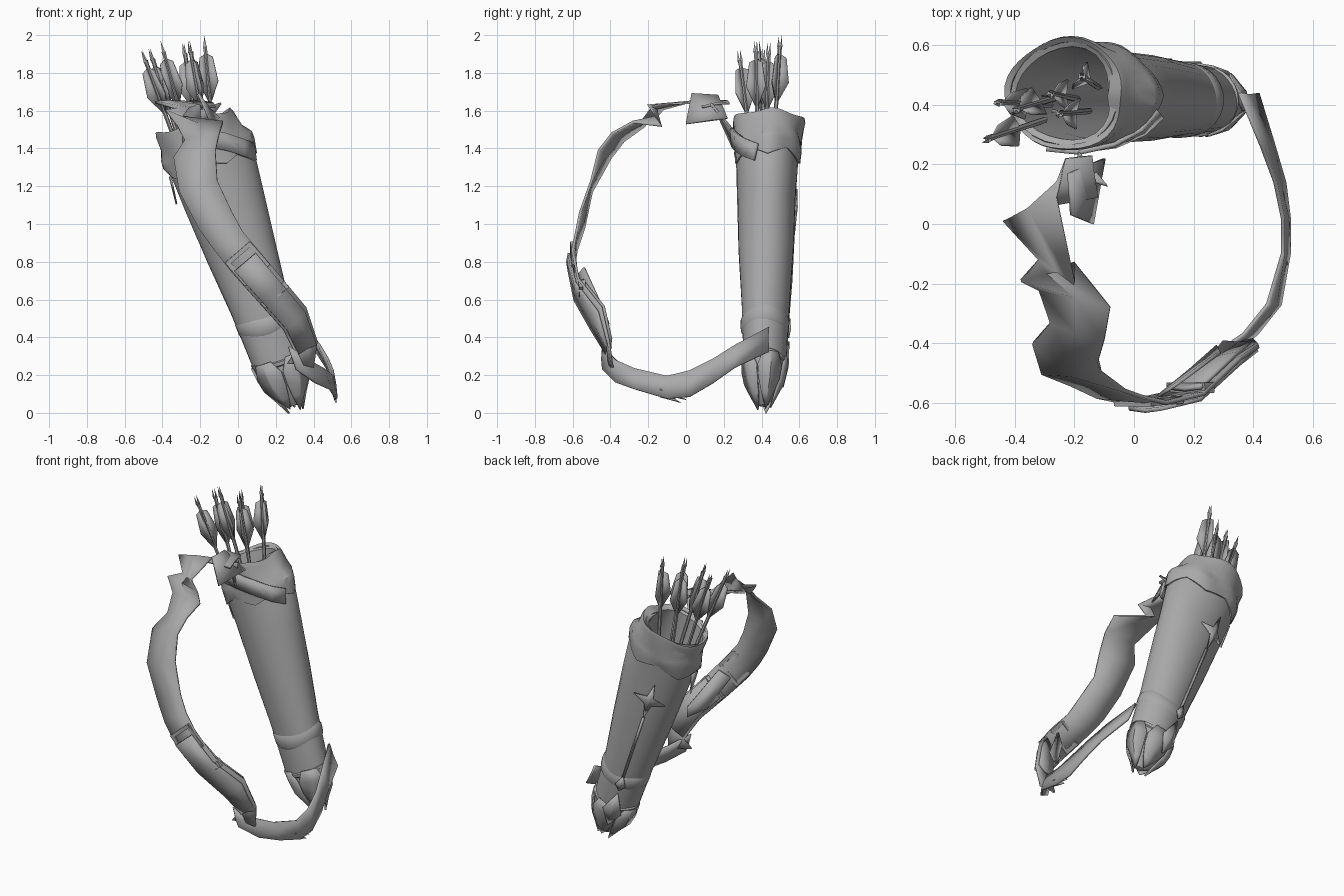
import bpy, bmesh, math, random
from mathutils import Vector, Matrix

if "Cube" in bpy.data.objects:
    bpy.data.objects.remove(bpy.data.objects["Cube"])

random.seed(4)
leather = bpy.data.materials.new("grey leather")
leather.diffuse_color = (0.4, 0.4, 0.4, 1)
leather.use_nodes = True
leather.node_tree.nodes["Principled BSDF"].inputs["Base Color"].default_value = leather.diffuse_color

AX = Vector((-0.32, 0, 0.947)).normalized()   # quiver axis
SIDE = Vector((0.947, 0, 0.32)).normalized()  # wide direction across it


def finish(name, verts, faces, thick=0, angle=35):
    me = bpy.data.meshes.new(name)
    me.from_pydata([tuple(v) for v in verts], [], faces)
    bm = bmesh.new()
    bm.from_mesh(me)
    bmesh.ops.recalc_face_normals(bm, faces=bm.faces)
    bm.to_mesh(me)
    bm.free()
    me.materials.append(leather)
    ob = bpy.data.objects.new(name, me)
    bpy.context.collection.objects.link(ob)
    if thick:
        m = ob.modifiers.new("thickness", 'SOLIDIFY')
        m.thickness = thick
        m.offset = 0
    bpy.ops.object.select_all(action='DESELECT')
    ob.select_set(True)
    bpy.context.view_layer.objects.active = ob
    bpy.ops.object.shade_smooth_by_angle(angle=math.radians(angle))
    return ob


def interp(rows, s):
    s = min(max(s, rows[0][0]), rows[-1][0])
    for a, b in zip(rows, rows[1:]):
        if a[0] <= s <= b[0]:
            t = (s - a[0]) / (b[0] - a[0])
            return [p + (q - p) * t for p, q in zip(a, b)]


# distance along the axis, wide radius, narrow radius
OUTER = [(0.04, .02, .02), (0.10, .085, .065), (0.18, .13, .1), (0.3, .143, .115), (0.6, .158, .127),
         (0.9, .188, .145), (1.2, .215, .155), (1.42, .232, .165), (1.62, .225, .18)]


def at(s, a, rx, ry):
    """Point on the oval section at distance s and angle a."""
    c = Vector((0.31, 0.41 + 0.016 * s, 0)) + AX * s
    return c + SIDE * rx * math.cos(a) + Vector((0, ry * math.sin(a), 0))


def skin(s, a, lift=0.0):
    _, rx, ry = interp(OUTER, s)
    return at(s, a, rx + lift, ry + lift)


def tube(name, rings, n=28, caps=(False, False), wave=None, angle=35, closed=False):
    verts, faces = [], []
    for k, (s, rx, ry) in enumerate(rings):
        for i in range(n):
            a = i * math.tau / n
            ds, dr = wave(k, a) if wave else (0, 0)
            verts.append(at(s + ds, a, rx + dr, ry + dr))
    m = len(rings)
    for k in range(m if closed else m - 1):
        for i in range(n):
            j = (i + 1) % n
            q = (k + 1) % m
            faces.append((k * n + i, k * n + j, q * n + j, q * n + i))
    if caps[0]:
        faces.append(tuple(range(n)))
    if caps[1]:
        faces.append(tuple(range((m - 1) * n, m * n)))
    return finish(name, verts, faces, angle=angle)


def sag(a):
    """Inward slump of the rim on its right side."""
    return max(0, math.cos(a)) ** 2


# Hollow body with a rolled lip and a deep inner wall
tube("quiver_body", OUTER[:-1] + [(1.60, .225, .18), (1.625, .218, .174), (1.615, .2, .157),
     (1.45, .20, .145), (1.2, .195, .137), (.9, .17, .127), (.35, .13, .1)], caps=(True, True),
     wave=lambda k, a: (0, 0.004 * math.sin(3 * a + k) - {8: .05, 9: .06, 10: .07, 11: .02}.get(k, 0) * sag(a)))


# Folded collar with a soft, uneven lower hem and rolled rim
def hem(k, a):
    zig = abs(((a * 5 / math.tau) % 1) * 2 - 1)
    if k == 0 or k == 7:
        return -0.05 * zig, 0.006 * zig
    if k in (4, 5, 6):
        return 0.010 * math.sin(4 * a + 1), 0.004 * math.sin(5 * a) - (.045, .05, .085)[k - 4] * sag(a)
    return 0.015 * math.sin(3 * a), 0.007 * math.sin(6 * a + k) - (.02 * sag(a) if k == 3 else 0)


tube("collar", [(1.42, .236, .17), (1.45, .249, .181), (1.49, .247, .182), (1.54, .232, .176),
     (1.61, .238, .192), (1.635, .232, .188), (1.62, .215, .172), (1.42, .228, .162)],
     n=40, wave=hem, closed=True)

# Raised trim around the body
for name, s, w in (("lower_band", .50, .045), ("foot_band", .29, .015)):
    _, rx, ry = interp(OUTER, s)
    tube(name, [(s - w, rx - .006, ry - .006), (s - w * .6, rx + .004, ry + .004),
                (s + w * .6, rx + .007, ry + .007), (s + w, rx - .002, ry - .002)],
         wave=lambda k, a: (0.015 * math.cos(a * 2), 0))


def plate(name, outline, lift=.008, thick=.009):
    """Flat cut piece that follows the body; outline in (angle, distance)."""
    ca = sum(p[0] for p in outline) / len(outline)
    cs = sum(p[1] for p in outline) / len(outline)
    verts = [skin(cs, ca, lift + .006)] + [skin(s, a, lift) for a, s in outline]
    n = len(outline)
    return finish(name, verts, [(0, 1 + i, 1 + (i + 1) % n) for i in range(n)], thick, 20)


# Overlapping leaf flaps that close the foot to a ragged point
for i in range(5):
    a = i * math.tau / 5 + .3
    rows = [(.30, .006, .35), (.23, .010, .6), (.16, .010, .6), (.09, .008, .5)]
    verts = [skin(s, a + d * w, l) for s, l, w in rows for d in (-1, 0, 1)]
    verts.append(at(.01 + .02 * (i % 2), a, .04, .035))
    faces = [(r * 3 + c, r * 3 + c + 1, r * 3 + c + 4, r * 3 + c + 3) for r in range(3) for c in (0, 1)]
    finish("foot_flap", verts, faces + [(9, 10, 12), (10, 11, 12)], .010, 25)

# Back decoration: pointed star, small ties, leaf and a hanging side point
BACK = math.radians(112)
star = [(BACK + (.5 if k % 2 == 0 else .14) * math.cos(k * math.pi / 4),
         1.15 + (.13 if k % 2 == 0 else .04) * math.sin(k * math.pi / 4)) for k in range(8)]
plate("star_ornament", star)
plate("seam_strip", [(BACK - .05, .5), (BACK + .05, .5), (BACK + .04, 1.02), (BACK - .04, 1.02)], .005)
plate("lower_leaf", [(BACK, .16), (BACK + .4, .27), (BACK, .42), (BACK - .4, .27)], .016)
plate("band_knot", [(BACK - .2, .48), (BACK, .44), (BACK + .2, .48), (BACK, .55)], .014)
finish("side_point", [skin(1.40, 3.0, .008), skin(1.40, 3.4, .008), skin(1.25, 3.2, .03)],
       [(0, 1, 2)], .009)


# Arrows: shaft, three feather vanes and a forked nock
def arrow(tip, base):
    tip, base = Vector(tip), Vector(base)
    d = (tip - base).normalized()
    u = d.orthogonal().normalized()
    u.rotate(Matrix.Rotation(random.random() * 2, 3, d))
    v = d.cross(u)
    L = (tip - base).length
    verts, faces = [], []
    n = 6
    for t, r in ((0, .011), (L - .08, .011), (L - .06, .013)):
        for i in range(n):
            a = i * math.tau / n
            verts.append(base + d * t + (u * math.cos(a) + v * math.sin(a)) * r)
    for k in (0, 1):
        for i in range(n):
            j = (i + 1) % n
            faces.append((k * n + i, k * n + j, k * n + n + j, k * n + n + i))
    faces += [tuple(range(n)), tuple(range(2 * n, 3 * n))]
    for sgn in (-1, 1):  # nock prongs
        b = len(verts)
        c = base + d * (L - .062) + u * .008 * sgn
        verts += [c + u * .006, c - u * .006 + v * .008, c - u * .006 - v * .008, tip + u * .007 * sgn]
        faces += [(b, b + 1, b + 3), (b + 1, b + 2, b + 3), (b + 2, b, b + 3), (b, b + 1, b + 2)]
    finish("arrow_shaft", verts, faces, angle=30)
    for k in range(3):
        a = k * math.tau / 3
        w = u * math.cos(a) + v * math.sin(a)
        pts = [base + d * (L - t) + w * r for t, r in
               ((.10, .006), (.12, .04), (.25, .06), (.36, .006))]
        finish("arrow_feather", pts, [(0, 1, 2, 3)], .005)


for tip, base in (((-.51, .28, 1.92), (-.30, .35, 1.35)), ((-.47, .41, 1.93), (-.28, .40, 1.35)),
                  ((-.41, .38, 1.97), (-.24, .43, 1.35)), ((-.29, .44, 1.96), (-.19, .42, 1.35)),
                  ((-.26, .37, 1.97), (-.15, .38, 1.35)), ((-.18, .50, 2.0), (-.12, .46, 1.35))):
    arrow(tip, base)

# Carrying strap: centre point and half-width vector at each station
STRAP = [((-.13, .16, 1.63), (-.01, .07, .01)), ((-.26, .14, 1.64), (.03, .08, .01)),
         ((-.35, .05, 1.645), (.09, .04, 0)), ((-.26, -.16, 1.62), (.06, -.04, .01)),
         ((-.29, -.16, 1.56), (.09, .03, -.04)), ((-.20, -.25, 1.53), (.12, -.03, .01)),
         ((-.19, -.36, 1.46), (.09, -.03, .02)), ((-.23, -.43, 1.37), (.11, -.03, .02)),
         ((-.21, -.50, 1.2), (.10, .0, .03)), ((-.12, -.55, 1.02), (.09, -.01, .04)),
         ((-.05, -.58, .91), (.075, .0, .05)), ((.04, -.60, .80), (.07, 0, .06)),
         ((.17, -.57, .65), (.065, .0, .06)), ((.30, -.47, .50), (.06, .02, .06)),
         ((.36, -.41, .35), (.06, .0, .03)), ((.33, -.41, .25), (.07, .02, -.01))]
STRAP2 = [((.29, -.44, .29), (-.02, 0, .06)), ((.39, -.37, .22), (-.02, 0, .06)),
          ((.47, -.27, .18), (-.02, 0, .055)), ((.51, -.10, .135), (-.01, 0, .06)),
          ((.51, .02, .155), (-.01, 0, .07)), ((.49, .14, .22), (-.015, 0, .065)),
          ((.45, .26, .30), (-.02, 0, .06)), ((.385, .44, .39), (-.03, 0, .065))]


def ribbon(name, rows, thick=.014, widen=1.0, push=0.0):
    verts, faces = [], []
    hub = Vector((0.1, 0, .85))
    for k, (c, w) in enumerate(rows):
        c, w = Vector(c), Vector(w) * widen
        out = (c - hub).normalized()
        c = c + out * push
        verts += [c - w, c + out * .008 * (-1) ** k, c + w]
    for k in range(len(rows) - 1):
        for j in (0, 1):
            faces.append((k * 3 + j, k * 3 + j + 1, k * 3 + j + 4, k * 3 + j + 3))
    return finish(name, verts, faces, thick, 40)


ribbon("upper_strap", STRAP)
ribbon("lower_strap", STRAP2)
ribbon("strap_overlap", STRAP[11:15], .014, .8, .02)
ribbon("strap_lining", STRAP[12:15], .014, .85, -.022)

# Creased flap over the strap top, and the strap wrapping on to the collar
finish("top_flap", [(-.21, .03, 1.69), (-.22, .17, 1.68), (-.10, .22, 1.56), (-.14, 0, 1.53),
                    (-.16, .10, 1.62)], [(0, 1, 4), (1, 2, 4), (2, 3, 4), (3, 0, 4)], .012, 30)
wrap = [(math.radians(d), s) for d, s in ((-115, 1.58), (-90, 1.54), (-65, 1.48), (-42, 1.42), (-20, 1.38))]
wv = [skin(s + h * .045, a + h * .06, .018) for a, s in wrap for h in (-1, 1)]
finish("collar_wrap", wv, [(2 * i, 2 * i + 1, 2 * i + 3, 2 * i + 2) for i in range(4)], .016)
finish("strap_bridge", [(-.20, .16, 1.60), (-.09, .13, 1.64), wv[3], wv[2]], [(0, 1, 2, 3)], .014)


# Buckle frame and keeper loop on the strap
def block(name, c, x, y, z):
    c = Vector(c)
    verts = [c + x * i + y * j + z * k for i in (-1, 1) for j in (-1, 1) for k in (-1, 1)]
    finish(name, verts, [(0, 1, 3, 2), (4, 6, 7, 5), (0, 4, 5, 1), (2, 3, 7, 6), (0, 2, 6, 4), (1, 5, 7, 3)])


run = Vector((.65, .05, -.75)).normalized()
across = Vector((.75, 0, .65)).normalized()
out = run.cross(across).normalized()
mid = Vector((.05, -.595, .79))
for sgn in (-1, 1):
    block("buckle_bar", mid + run * .07 * sgn, run * .012, across * .08, out * .014)
    block("buckle_side", mid + across * .075 * sgn, run * .08, across * .012, out * .012)
block("strap_keeper", (.19, -.55, .63), run * .025, across * .085, out * .018)
finish("loose_end", [(.08, -.58, .72), (.14, -.54, .77), (.29, -.43, .53), (.28, -.41, .47), (.19, -.49, .52)],
       [(0, 1, 2, 4), (2, 3, 4)], .012)

# Frayed tails at the low bend
for dy, dz in ((-.03, .055), (.0, .07), (.02, .09)):
    finish("frayed_tail", [(.51, -.14, dz + .03), (.50, -.12, dz + .055), (.52, dy, dz)], [(0, 1, 2)], .01)
